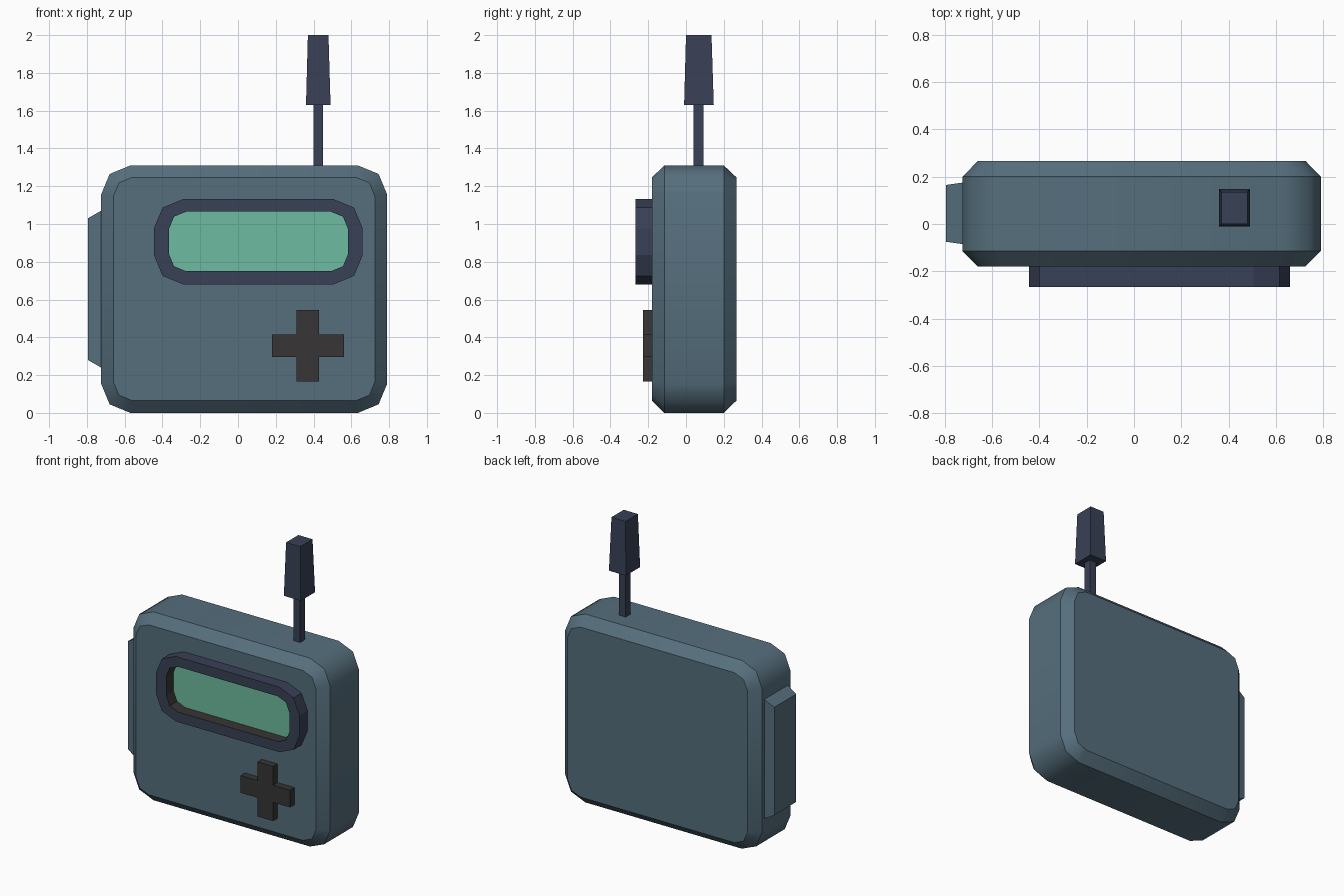
import bpy, bmesh, math

if "Cube" in bpy.data.objects:
    bpy.data.objects.remove(bpy.data.objects["Cube"])


def material(name, rgb):
    m = bpy.data.materials.new(name)
    m.diffuse_color = (*rgb, 1)
    m.use_nodes = True
    m.node_tree.nodes["Principled BSDF"].inputs["Base Color"].default_value = m.diffuse_color
    return m


SHELL = material("slate blue", (0.092, 0.158, 0.205))
NAVY = material("dark navy", (0.040, 0.052, 0.092))
DARK = material("charcoal", (0.038, 0.036, 0.035))
GREEN = material("screen green", (0.155, 0.500, 0.350))


def rounded(x0, x1, z0, z1, r):
    """Rounded rectangle in x, z with two segments per corner."""
    corners = [(x1 - r, z1 - r), (x0 + r, z1 - r), (x0 + r, z0 + r), (x1 - r, z0 + r)]
    pts = []
    for i, (cx, cz) in enumerate(corners):
        for k in range(3):
            a = math.radians(90 * i + 45 * k)
            pts.append((cx + r * math.cos(a), cz + r * math.sin(a)))
    return pts


def box_loop(x0, x1, y0, y1, z):
    return [(x0, y0, z), (x1, y0, z), (x1, y1, z), (x0, y1, z)]


def loft(name, loops, mats, caps=True, band_mats=None, sharp_rings=False):
    """Join loops of points with quads, optionally closing both ends."""
    bm = bmesh.new()
    rings = [[bm.verts.new(p) for p in loop] for loop in loops]
    n = len(rings[0])
    for b, (lo, hi) in enumerate(zip(rings, rings[1:])):
        for i in range(n):
            j = (i + 1) % n
            f = bm.faces.new((lo[i], lo[j], hi[j], hi[i]))
            f.smooth = sharp_rings
            f.material_index = band_mats[b] if band_mats else 0
    if caps:
        bm.faces.new(rings[0][::-1])
        bm.faces.new(rings[-1])
    if sharp_rings:
        for ring in rings:
            for i in range(n):
                bm.edges.get((ring[i], ring[(i + 1) % n])).smooth = False
    bmesh.ops.recalc_face_normals(bm, faces=bm.faces[:])
    me = bpy.data.meshes.new(name)
    bm.to_mesh(me)
    bm.free()
    for m in mats:
        me.materials.append(m)
    ob = bpy.data.objects.new(name, me)
    bpy.context.collection.objects.link(ob)
    return ob


def at_y(pts, y):
    return [(x, y, z) for x, z in pts]


# Case with chamfered front and back
outer = rounded(-0.725, 0.79, 0.0, 1.31, 0.155)
inner = rounded(-0.66, 0.725, 0.065, 1.247, 0.10)
loft("case", [at_y(inner, -0.18), at_y(outer, -0.115), at_y(outer, 0.20),
              at_y(inner, 0.267)], [SHELL], sharp_rings=True)

# Tapered panel on the left side
loft("side_panel", [[(x, y0, z0), (x, y1, z0), (x, y1, z1), (x, y0, z1)]
                    for x, y0, y1, z0, z1 in ((-0.70, -0.088, 0.178, 0.225, 1.085),
                                              (-0.725, -0.085, 0.175, 0.24, 1.07),
                                              (-0.795, -0.075, 0.165, 0.28, 1.03))], [SHELL])

# Screen frame with dark inner walls, closed into a ring
rim = rounded(-0.445, 0.66, 0.68, 1.132, 0.155)
hole = rounded(-0.365, 0.582, 0.75, 1.065, 0.09)
frame = [at_y(rim, -0.175), at_y(rim, -0.267), at_y(hole, -0.267), at_y(hole, -0.175)]
loft("screen_frame", frame, [NAVY, DARK], caps=False, band_mats=[0, 0, 1])

# Screen plate at the bottom of the recess
loft("screen", [at_y(hole, -0.186), at_y(hole, -0.178)], [GREEN])

# Cross-shaped direction pad
a, w, cx, cz = 0.19, 0.06, 0.37, 0.355
cross = [(a, -w), (a, w), (w, w), (w, a), (-w, a), (-w, w),
         (-a, w), (-a, -w), (-w, -w), (-w, -a), (w, -a), (w, -w)]
cross = [(cx + x, cz + z) for x, z in cross]
loft("direction_pad", [at_y(cross, -0.228), at_y(cross, -0.175)], [DARK])

# Antenna rod and tapered tip
loft("antenna_rod", [box_loop(0.40, 0.45, 0.04, 0.092, z) for z in (1.28, 1.64)], [NAVY])
loft("antenna_tip", [box_loop(0.36, 0.49, -0.01, 0.147, 1.63),
                     box_loop(0.37, 0.479, 0.0, 0.135, 2.0)], [NAVY])
